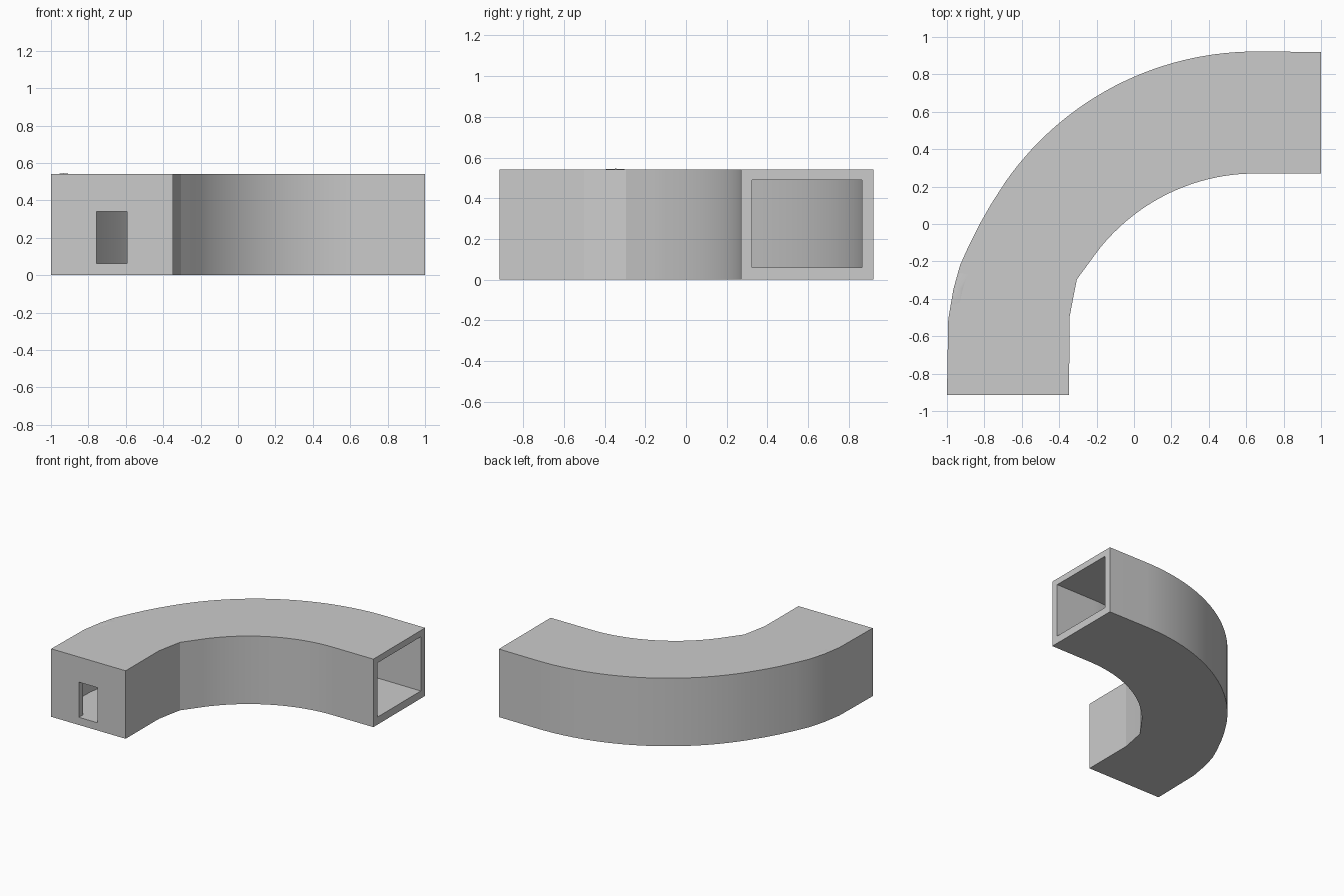
import bpy, bmesh, math

if "Cube" in bpy.data.objects:
    bpy.data.objects.remove(bpy.data.objects["Cube"])

H, WALL, FLOOR, CEIL = 0.54, 0.055, 0.06, 0.49
CX, CY = 0.65, -0.71          # bend centre


def make(name, bm, angle):
    bmesh.ops.recalc_face_normals(bm, faces=bm.faces)
    me = bpy.data.meshes.new(name)
    bm.to_mesh(me)
    bm.free()
    ob = bpy.data.objects.new(name, me)
    bpy.context.collection.objects.link(ob)
    bpy.context.view_layer.objects.active = ob
    ob.select_set(True)
    bpy.ops.object.shade_smooth_by_angle(angle=math.radians(angle))
    ob.select_set(False)
    return ob


def ring(a, b, z0, z1):
    return [(*a, z0), (*b, z0), (*b, z1), (*a, z1)]


# stations along the passage: (outer wall point, inner wall point)
stations = [((1.0, 0.92), (1.0, 0.27))]
N = 28
for i in range(N + 1):
    t = i / N
    ang = math.radians(90 + 55 * t)
    c, s = math.cos(ang), math.sin(ang)
    ro, ri = 1.632, 0.98 + 0.035 * t * t
    stations.append(((CX + ro * c, CY + ro * s), (CX + ri * c, CY + ri * s)))
stations += [((-0.765, 0.105), (-0.205, -0.159)), ((-0.825, 0.0), (-0.235, -0.2)),
             ((-0.885, -0.12), (-0.27, -0.248)), ((-0.93, -0.22), (-0.305, -0.295)),
             ((-0.966, -0.35), (-0.326, -0.40)), ((-0.993, -0.51), (-0.345, -0.50)),
             ((-1.0, -0.915), (-0.347, -0.915))]

# outer shell rings, doorway rings, then cavity rings back to the open end
outer = [ring(a, b, 0, H) for a, b in stations]
cavity = []
for a, b in stations:
    d = math.dist(a, b)
    ux, uy = (b[0] - a[0]) / d * WALL, (b[1] - a[1]) / d * WALL
    cavity.append(ring((a[0] + ux, a[1] + uy), (b[0] - ux, b[1] - uy), FLOOR, CEIL))
cavity[-1] = [(x, -0.865, z) for x, y, z in cavity[-1]]
door = [ring((-0.757, y), (-0.593, y), FLOOR + 0.001, 0.34) for y in (-0.915, -0.865)]

bm = bmesh.new()
rings = [[bm.verts.new(p) for p in r] for r in outer + door + cavity[::-1]]
for r, q in zip(rings, rings[1:] + rings[:1]):
    for k in range(4):
        j = (k + 1) % 4
        bm.faces.new((r[k], r[j], q[j], q[k]))
make("curved_passage", bm, 9)

# faint raised crease on the roof edge
bm = bmesh.new()
pts = [(-0.93, -0.23), (-0.965, -0.35), (-0.985, -0.47), (-0.93, -0.45), (-0.905, -0.34), (-0.87, -0.24)]
low = [bm.verts.new((x, y, H - 0.002)) for x, y in pts]
top = bm.verts.new((-0.935, -0.345, H + 0.005))
bm.faces.new(low)
for k in range(len(low)):
    bm.faces.new((low[k], low[(k + 1) % len(low)], top))
make("roof_crease", bm, 30)
